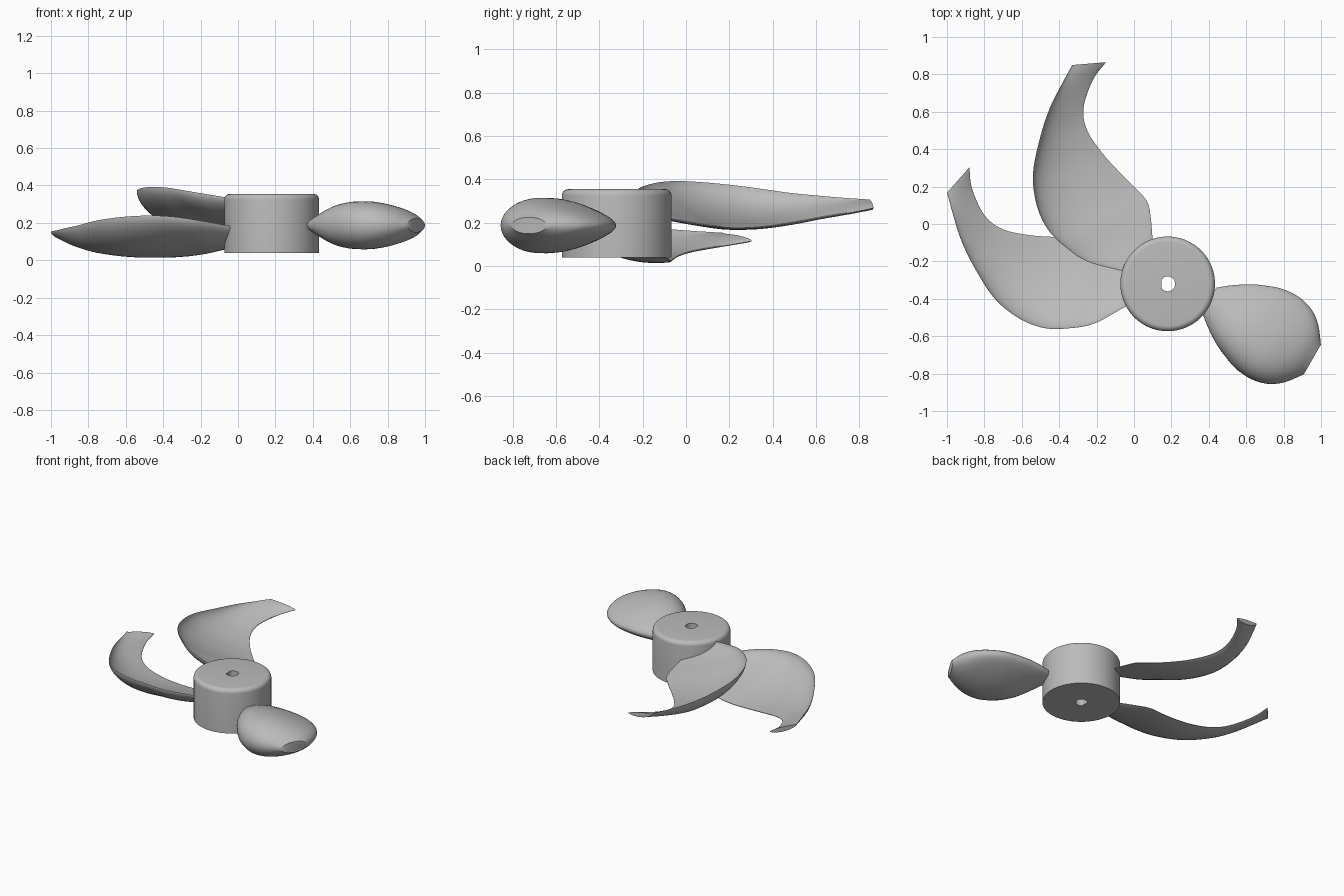
import bpy, bmesh, math
from mathutils import Vector, Matrix

if "Cube" in bpy.data.objects:
    bpy.data.objects.remove(bpy.data.objects["Cube"], do_unlink=True)

HUB = Vector((0.18, -0.32, 0))

grey = bpy.data.materials.new("plain_grey")
grey.use_nodes = True
grey.diffuse_color = (0.5, 0.5, 0.5, 1)
grey.node_tree.nodes["Principled BSDF"].inputs["Base Color"].default_value = (0.5, 0.5, 0.5, 1)


def spline(points, steps):
    """Smooth curve through the points, as tuples of any length."""
    pts = [Vector(p) for p in points]
    pts = [2 * pts[0] - pts[1]] + pts + [2 * pts[-1] - pts[-2]]
    out = []
    for a, b, c, d in zip(pts, pts[1:], pts[2:], pts[3:]):
        for k in range(steps):
            t = k / steps
            out.append(b + (c - a) * (t / 2) + (2 * a - 5 * b + 4 * c - d) * (t * t / 2)
                       + (3 * b - 3 * c + d - a) * (t ** 3 / 2))
    return out + [pts[-2]]


def loft(name, rings):
    """Closed skin over equal-length rings, capped at both ends."""
    bm = bmesh.new()
    loops = [[bm.verts.new(p) for p in ring] for ring in rings]
    n = len(loops[0])
    for lo, hi in zip(loops, loops[1:]):
        for i in range(n):
            j = (i + 1) % n
            bm.faces.new((lo[i], lo[j], hi[j], hi[i]))
    bm.faces.new(loops[0][::-1])
    bm.faces.new(loops[-1])
    bmesh.ops.recalc_face_normals(bm, faces=bm.faces)
    mesh = bpy.data.meshes.new(name)
    bm.to_mesh(mesh)
    bm.free()
    mesh.materials.append(grey)
    ob = bpy.data.objects.new(name, mesh)
    bpy.context.collection.objects.link(ob)
    return ob


def smooth(ob):
    bpy.ops.object.select_all(action='DESELECT')
    ob.select_set(True)
    bpy.context.view_layer.objects.active = ob
    bpy.ops.object.shade_smooth_by_angle(angle=math.radians(40))


def circle(r, z, n=96):
    return [HUB + Vector((r * math.cos(a), r * math.sin(a), z))
            for a in (2 * math.pi * i / n for i in range(n))]


# Hub with a rounded top rim
R, BASE, TOP, FILLET = 0.253, 0.04, 0.355, 0.03
rim = [(R - FILLET + FILLET * math.cos(a), TOP - FILLET + FILLET * math.sin(a))
       for a in (math.pi / 2 * k / 6 for k in range(7))]
hub = loft("hub", [circle(R, BASE)] + [circle(r, z) for r, z in rim])

# D-shaped shaft bore
cutter = loft("bore_cutter", [[Vector((max(p.x, 0.148), p.y, z)) for p in circle(0.04, z, 32)]
                              for z in (-0.1, 0.5)])
cutter.hide_render = True
cutter.hide_viewport = True
cut = hub.modifiers.new("bore", 'BOOLEAN')
cut.operation = 'DIFFERENCE'
cut.solver = 'EXACT'
cut.object = cutter
graph = bpy.context.evaluated_depsgraph_get()
hub.data = bpy.data.meshes.new_from_object(hub.evaluated_get(graph))
hub.modifiers.clear()
bpy.data.objects.remove(cutter, do_unlink=True)
smooth(hub)

# Swept blade: outer edge, inner edge, camber amount at each station
outer = [(0.01, -0.28, 0.32), (-0.07, -0.25, 0.335), (-0.25, -0.2, 0.365), (-0.37, -0.12, 0.385),
         (-0.46, -0.03, 0.39), (-0.52, 0.1, 0.383), (-0.54, 0.27, 0.365), (-0.5, 0.47, 0.337),
         (-0.45, 0.62, 0.322), (-0.39, 0.74, 0.312), (-0.33, 0.85, 0.305)]
inner = [(0.12, -0.18, 0.23), (0.1, -0.08, 0.22), (0.09, 0.03, 0.2), (0.07, 0.12, 0.185),
         (0, 0.2, 0.175), (-0.08, 0.28, 0.175), (-0.17, 0.38, 0.183), (-0.25, 0.5, 0.202),
         (-0.27, 0.62, 0.225), (-0.22, 0.77, 0.25), (-0.15, 0.865, 0.27)]
camber = [0.02, 0.03, 0.05, 0.065, 0.075, 0.08, 0.075, 0.055, 0.035, 0.02, 0.01]


def blade_section(a, b, dip, n=20):
    upper, lower = [], []
    for i in range(n + 1):
        t = (1 - math.cos(math.pi * i / n)) / 2
        p = a.lerp(b, t)
        p.z -= dip * math.sqrt(t) * (1 - t) / 0.385
        half = 0.002 + 0.015 * math.sin(math.pi * t) ** 0.7 if 0 < i < n else 0.002
        upper.append(p + Vector((0, 0, half)))
        lower.append(p - Vector((0, 0, half)))
    return upper + lower[::-1]


dips = [v.x for v in spline([(c, 0) for c in camber], 6)]
rings = [blade_section(a, b, d) for a, b, d in zip(spline(outer, 6), spline(inner, 6), dips)]
turn = (Matrix.Translation(HUB + Vector((0, 0, -0.153)))
        @ Matrix.Rotation(math.radians(44), 4, 'Z') @ Matrix.Translation(-HUB))
smooth(loft("upper_swept_blade", rings))
smooth(loft("lower_swept_blade", [[turn @ p for p in ring] for ring in rings]))

# Thick paddle blade: distance from hub axis, half width, half height, taper of trailing edge
stations = [(0.235, 0.075, 0.03, 0), (0.3, 0.128, 0.058, 0.15), (0.39, 0.186, 0.09, 0.35),
            (0.47, 0.222, 0.11, 0.4), (0.55, 0.248, 0.119, 0.4), (0.65, 0.253, 0.118, 0.4),
            (0.74, 0.227, 0.103, 0.3), (0.81, 0.173, 0.078, 0.15), (0.872, 0.092, 0.038, 0)]
along = Vector((math.cos(math.pi / 6), -0.5, 0))
across = Vector((0.5, math.cos(math.pi / 6), 0))
paddle = []
for u, w, h, k in spline(stations, 5):
    ring = []
    for i in range(48):
        a = 2 * math.pi * i / 48
        z = h * math.sin(a) * (1 - k * math.cos(a))
        ring.append(HUB + along * u + across * (0.036 + w * math.cos(a)) + Vector((0, 0, 0.187 + z)))
    paddle.append(ring)
smooth(loft("paddle_blade", paddle))
